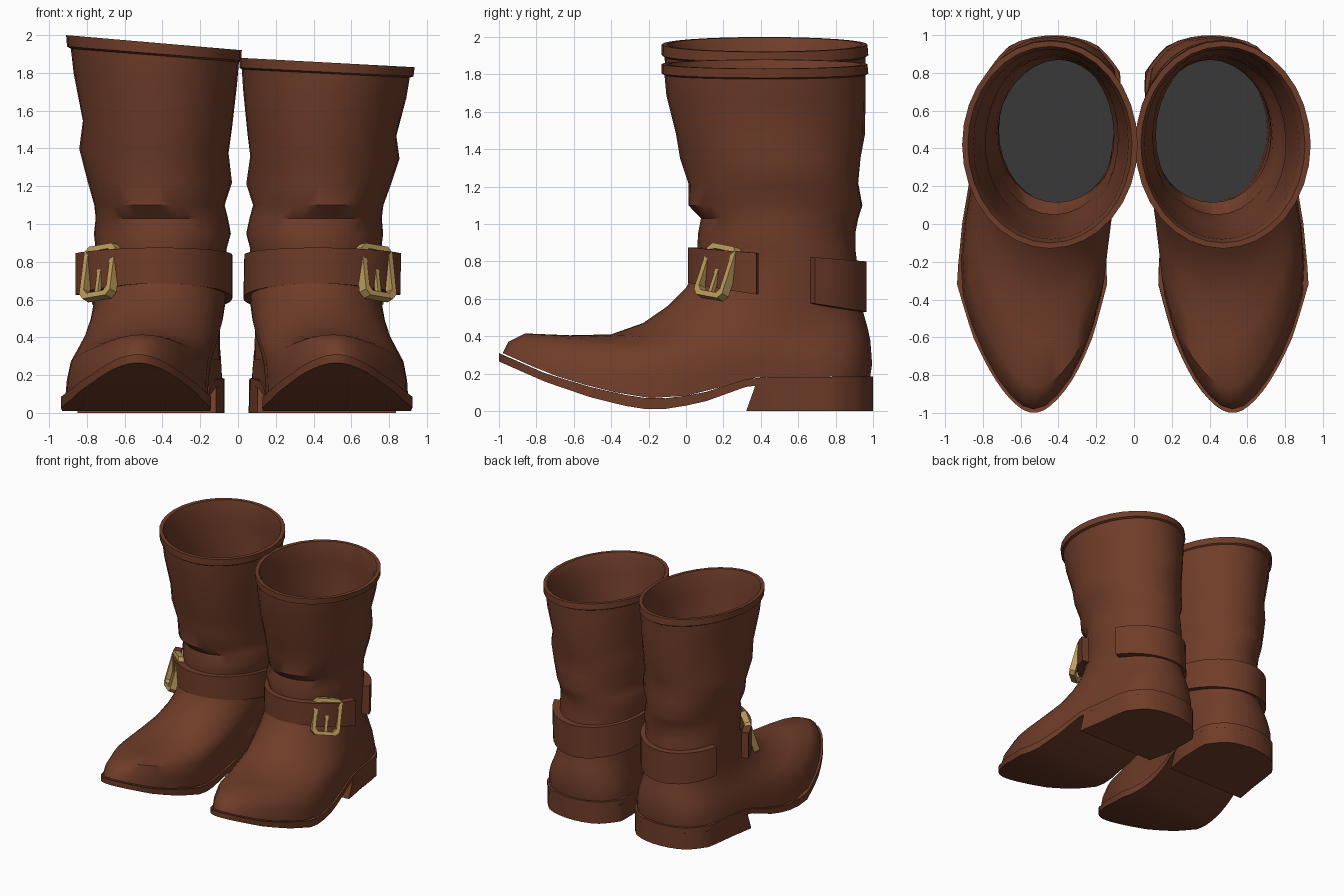
import bpy, bmesh, math
from mathutils import Vector, Matrix

if "Cube" in bpy.data.objects:
    bpy.data.objects.remove(bpy.data.objects["Cube"])


def material(name, rgb):
    m = bpy.data.materials.new(name)
    m.diffuse_color = (*rgb, 1)
    m.use_nodes = True
    m.node_tree.nodes["Principled BSDF"].inputs["Base Color"].default_value = m.diffuse_color
    return m


BROWN = material("brown leather", (0.160, 0.046, 0.022))
GREY = material("dark grey insole", (0.04, 0.04, 0.04))
GOLD = material("gold metal", (0.52, 0.34, 0.11))

# Footprint of the left boot: angle from toe (deg), outer x, inner x
FOOTPRINT = [(0, -.53, -.53), (18, -.63, -.43), (37, -.75, -.31), (53, -.85, -.22),
             (72, -.94, -.14), (90, -.91, -.16), (102, -.875, -.15), (120, -.82, -.075),
             (143, -.78, -.07), (162, -.65, -.2), (180, -.42, -.42)]
# Side profile of the sole: y, top z, bottom z
SOLE = [(-1, .31, .265), (-.75, .2, .155), (-.5, .125, .07), (-.25, .07, .01),
        (-.08, .068, .012), (.1, .1, .05), (.35, .18, .14), (1, .185, .14)]
# Foot rings: front y, front z, back y, back z, blend to ankle oval, sag to sole
FOOT = [(-.98, .31, .985, .185, 0, 1), (-.95, .37, .995, .25, .05, .8),
        (-.86, .415, .99, .32, .18, .55), (-.62, .405, .985, .38, .4, .3),
        (-.4, .41, .97, .45, .62, .12), (-.23, .47, .95, .52, .82, 0),
        (-.1, .56, .94, .59, .93, 0), (0, .66, .93, .67, 1, 0), (.07, .78, .92, .75, 1, 0)]
# Shaft rings: z, outer x, inner x, front y, back y
SHAFT = [(.87, -.755, -.06, .06, .905), (.95, -.76, -.035, .06, .90),
         (1.03, -.755, -.055, .075, .915), (1.10, -.765, -.075, .01, .94),
         (1.23, -.80, -.035, .02, .925), (1.40, -.835, -.045, -.03, .935),
         (1.55, -.82, -.03, -.06, .95), (1.80, -.87, -.005, -.105, .96),
         (1.93, -.885, .005, -.115, .96)]
LIP = [(1.94, -.905, .018, -.13, .975), (2.0, -.91, .02, -.13, .97)]


def table(tbl, t):
    """Linear lookup of a row of values."""
    for a, b in zip(tbl, tbl[1:]):
        if t <= b[0]:
            k = max(0, (t - a[0]) / (b[0] - a[0]))
            return [u + (v - u) * k for u, v in zip(a[1:], b[1:])]
    return list(tbl[-1][1:])


def place(p, side):
    """Left boot as designed; right boot mirrored and with a lower shaft."""
    x, y, z = p
    if z > 1.1:
        k = min(1, max(0, (x + .91) / .93))
        top = 2.0 - .08 * k if side < 0 else 1.83 + .05 * k
        z = 1.1 + (z - 1.1) * (top - 1.1) / .9
    if side > 0:
        x = -x - .015 + .022 * z
    return Vector((x, y, z))


def loft(name, rings, side, mat, path_closed=False, caps=False, floor=None):
    """Skin closed rings of points into one object."""
    bm = bmesh.new()
    vs = [[bm.verts.new(place(p, side)) for p in r] for r in rings]
    n = len(vs[0])
    pairs = list(zip(vs, vs[1:])) + ([(vs[-1], vs[0])] if path_closed else [])
    for a, b in pairs:
        for i in range(n):
            bm.faces.new((a[i], a[(i + 1) % n], b[(i + 1) % n], b[i]))
    if caps:
        bm.faces.new(vs[0])
    if caps or floor:
        f = bm.faces.new(vs[-1])
        f.material_index = 1 if floor else 0
    bmesh.ops.recalc_face_normals(bm, faces=bm.faces)
    me = bpy.data.meshes.new(name)
    bm.to_mesh(me)
    bm.free()
    me.materials.append(mat)
    if floor:
        me.materials.append(floor)
    ob = bpy.data.objects.new(name, me)
    bpy.context.collection.objects.link(ob)
    bpy.ops.object.select_all(action='DESELECT')
    ob.select_set(True)
    bpy.context.view_layer.objects.active = ob
    bpy.ops.object.shade_smooth_by_angle(angle=math.radians(40))


def ring(yf, zf, yb, zb, xl=-.755, xr=-.06, w=1, sag=0, n=32):
    """One loop round the boot, blended from footprint (w=0) to oval (w=1)."""
    pts = []
    for i in range(n):
        phi = 2 * math.pi * i / n
        th = min(phi, 2 * math.pi - phi)
        s = (1 - math.cos(th)) / 2
        a, b = table(FOOTPRINT, math.degrees(th))
        c, half = (a + b) / 2, (b - a) / 2 * .965
        sgn = -1 if phi <= math.pi else 1
        oval = (xl + xr) / 2 + sgn * (xr - xl) / 2 * math.sin(th)
        x = (c + sgn * half) * (1 - w) + oval * w
        y = yf + (yb - yf) * s
        drop = table(SOLE, -1 + 2 * s)[0] - (.31 - .125 * s)
        z = zf + (zb - zf) * s + sag * drop
        if .9 < z < 1.6 and sag == 0:      # soft leather folds
            k = 1 + .014 * math.sin(3 * phi + 11 * z)
            x, y = -.42 + (x + .42) * k, .46 + (y - .46) * k
        pts.append((x, y, z))
    return pts


def shaft_ring(r, inset=0):
    z, xl, xr, yf, yb = r
    return ring(yf + inset, z, yb - inset, z, xl + inset, xr - inset)


def sole_rings(t0, t1, top, bottom, steps):
    """Box sections of the footprint from toe to heel."""
    out = []
    for i in range(steps + 1):
        t = t0 + (t1 - t0) * i / steps
        y = -math.cos(math.radians(t))
        a, b = table(FOOTPRINT, t)
        zt, zb = top(y), bottom(y)
        out.append([(a, y, zt), (b, y, zt), (b, y, zb), (a, y, zb)])
    return out


def strap_rings():
    """Band from the loose tail past the buckle, round front, inside and heel."""
    out = []
    for i in range(41):
        d = 78 - 323 * i / 40
        phi = math.radians(d)
        s = (1 - math.cos(phi)) / 2
        flare = .06 * max(0, (d - 30) / 48)
        z, h = .78 - .115 * s, .095 + .04 * s
        sec = []
        for off, dz in ((0, -h), (0, h), (-.06, h), (-.06, -h)):
            e = off + flare
            sec.append((-.42 - (.39 + e) * math.sin(phi),
                        .488 - (.478 + e) * math.cos(phi), z + dz))
        out.append(sec)
    return out


# Buckle frame axes: across, up, outwards
OUT = Vector((-.67, -.67, .3)).normalized()
ACROSS = Vector((-.7, .7, -.14))
ACROSS = (ACROSS - OUT * ACROSS.dot(OUT)).normalized()
UP = OUT.cross(ACROSS)
UP = UP if UP.z > 0 else -UP
CENTRE = Vector((-.73, .17, .745))


def buckle_point(u, v, w):
    return CENTRE + ACROSS * u + UP * v + OUT * w


def frame_rings(hw, hh, cut, bar, depth):
    """Square section swept round a rectangle with clipped corners."""
    outer = [(hw, hh - cut), (hw - cut, hh), (cut - hw, hh), (-hw, hh - cut),
             (-hw, cut - hh), (cut - hw, -hh), (hw - cut, -hh), (hw, cut - hh)]
    ku, kv = 1 - bar / hw, 1 - bar / hh
    return [[buckle_point(u, v, -depth), buckle_point(u * .97, v * .97, depth),
             buckle_point(u * ku, v * kv, depth), buckle_point(u * ku, v * kv, -depth)]
            for u, v in outer]


for side, tag in ((-1, "left"), (1, "right")):
    # Upper: foot, shaft, rolled lip, then the lining down to the insole
    rings = [ring(yf, zf, yb, zb, w=w, sag=g) for yf, zf, yb, zb, w, g in FOOT]
    rings += [shaft_ring(r) for r in SHAFT + LIP]
    rings += [shaft_ring((2.0, *LIP[1][1:]), .03)]
    rings += [shaft_ring(r, .035) for r in reversed(SHAFT)]
    rings += [ring(.11, z, .885, z, -.715, -.095) for z in (.75, .5, .28)]
    loft(tag + "_boot_upper", rings, side, BROWN, floor=GREY)

    # Curved sole and stacked heel
    loft(tag + "_sole", sole_rings(3, 177, lambda y: table(SOLE, y)[0],
                                   lambda y: table(SOLE, y)[1], 28), side, BROWN, caps=True)
    heel = sole_rings(110, 177, lambda y: .14, lambda y: 0, 12)
    heel[0] = [(x, y + (.03 if z > .1 else -.02), z) for x, y, z in heel[0]]
    loft(tag + "_heel", heel, side, BROWN, caps=True)

    # Ankle strap with buckle and prong bar
    loft(tag + "_ankle_strap", strap_rings(), side, BROWN, caps=True)
    loft(tag + "_buckle_frame", frame_rings(.115, .15, .03, .033, .025), side, GOLD,
         path_closed=True)
    bar = [[buckle_point(u, v, w) for u, w in ((-.012, -.012), (.012, -.012),
                                               (.012, .012), (-.012, .012))]
           for v in (-.13, .13)]
    loft(tag + "_buckle_bar", bar, side, GOLD, caps=True)
